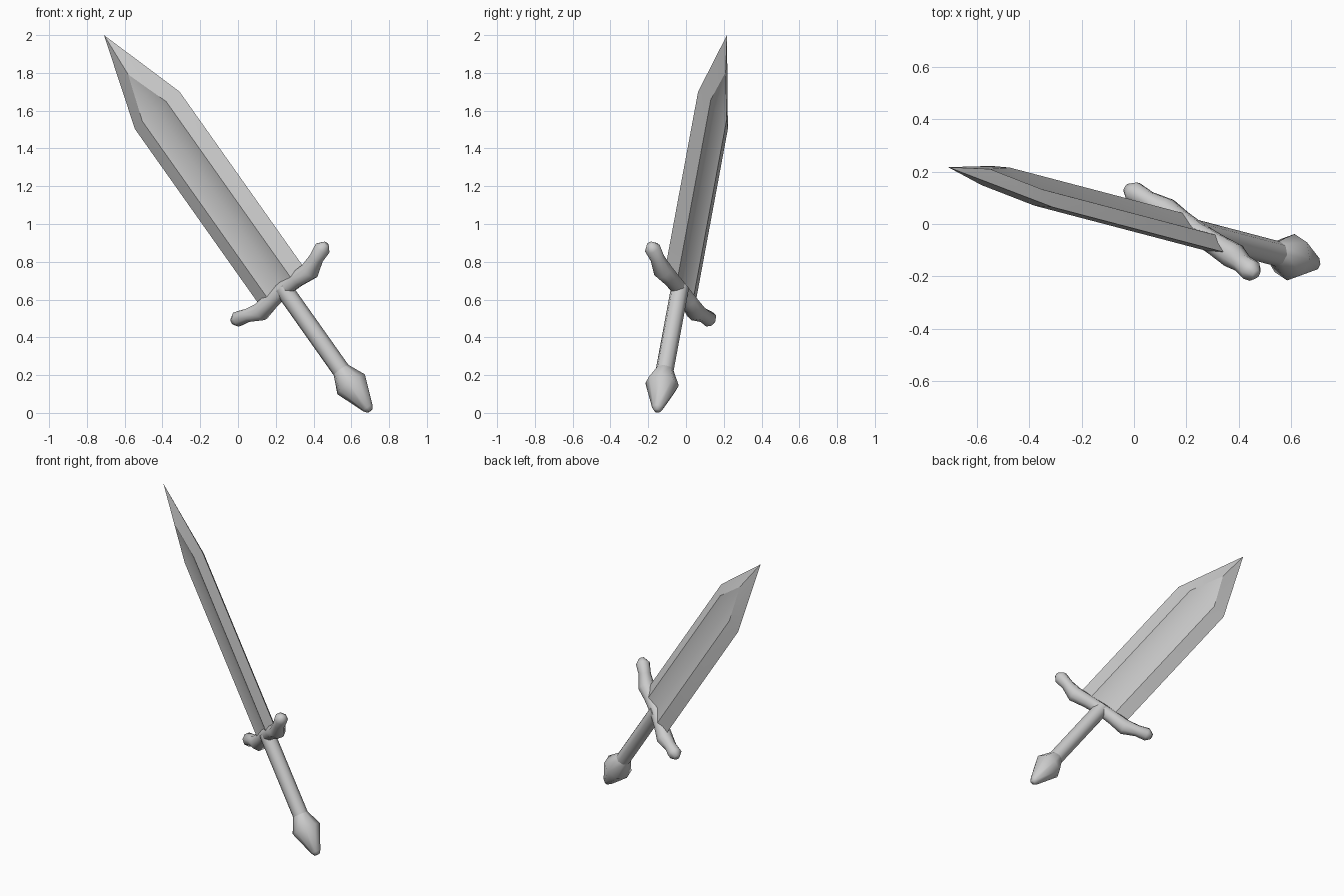
import bpy, bmesh, math
from mathutils import Vector, Matrix

if "Cube" in bpy.data.objects:
    bpy.data.objects.remove(bpy.data.objects["Cube"])

# One grey steel colour
steel = bpy.data.materials.new("grey steel")
steel.use_nodes = True
GREY = (0.6, 0.6, 0.6, 1)
steel.diffuse_color = GREY
steel.node_tree.nodes["Principled BSDF"].inputs["Base Color"].default_value = GREY

# Sword frame: local x across the blade, y through its thickness, z to the tip
axis = Vector((-0.571, 0.150, 0.807)).normalized()
across = Vector((0.684, -0.456, 0.570))
across = (across - axis * across.dot(axis)).normalized()
thick = axis.cross(across)
FRAME = Matrix((across, thick, axis)).transposed().to_4x4()
FRAME.translation = (0.219, -0.027, 0.688)


def finish(bm, name, angle):
    bmesh.ops.recalc_face_normals(bm, faces=bm.faces)
    bm.transform(FRAME)
    mesh = bpy.data.meshes.new(name)
    bm.to_mesh(mesh)
    bm.free()
    mesh.materials.append(steel)
    ob = bpy.data.objects.new(name, mesh)
    bpy.context.collection.objects.link(ob)
    bpy.ops.object.select_all(action='DESELECT')
    ob.select_set(True)
    bpy.context.view_layer.objects.active = ob
    bpy.ops.object.shade_smooth_by_angle(angle=math.radians(angle))
    return ob


def tube(name, stations, sides=8):
    """Round section swept along (x, z, radius) stations, capped at both ends."""
    bm = bmesh.new()
    rings = []
    for i, (x, z, r) in enumerate(stations):
        a, b = stations[max(i - 1, 0)], stations[min(i + 1, len(stations) - 1)]
        along = Vector((b[0] - a[0], 0, b[1] - a[1])).normalized()
        side = Vector((0, 1, 0)).cross(along)
        ring = []
        for k in range(sides):
            t = 2 * math.pi * (k + 0.5) / sides
            off = side * math.cos(t) * r + Vector((0, math.sin(t) * r, 0))
            ring.append(bm.verts.new(Vector((x, 0, z)) + off))
        rings.append(ring)
    for p, q in zip(rings, rings[1:]):
        for k in range(sides):
            n = (k + 1) % sides
            bm.faces.new((p[k], p[n], q[n], q[k]))
    bm.faces.new(rings[0])
    bm.faces.new(rings[-1])
    return finish(bm, name, 60)


# Blade: bevelled edges and a shallow V groove on each broad side
EDGE, RIDGE, THICK, GROOVE = 0.173, 0.092, 0.035, 0.012
BASE, SHOULDER, GROOVE_TIP, TIP = -0.03, 1.132, 1.375, 1.626
bm = bmesh.new()
tip = bm.verts.new((0, 0, TIP))
edges = {s: [bm.verts.new((s * EDGE, 0, z)) for z in (BASE, SHOULDER)] for s in (-1, 1)}
base_loop = {}
for face in (-1, 1):
    groove = [bm.verts.new((0, face * GROOVE, z)) for z in (BASE, SHOULDER)]
    peak = bm.verts.new((0, face * THICK, GROOVE_TIP))
    for s in (-1, 1):
        ridge = [bm.verts.new((s * RIDGE, face * THICK, z)) for z in (BASE, SHOULDER)]
        edge = edges[s]
        bm.faces.new((edge[0], edge[1], ridge[1], ridge[0]))
        bm.faces.new((edge[1], tip, peak, ridge[1]))
        bm.faces.new((ridge[0], ridge[1], groove[1], groove[0]))
        bm.faces.new((ridge[1], peak, groove[1]))
        base_loop[face, s] = ridge[0]
    base_loop[face, 0] = groove[0]
bm.faces.new([edges[-1][0]] + [base_loop[-1, s] for s in (-1, 0, 1)]
             + [edges[1][0]] + [base_loop[1, s] for s in (1, 0, -1)])
finish(bm, "blade", 30)

# Crossguard: arms curve towards the blade and flare at the ends
arm = [(0.10, -0.045, 0.045), (0.19, -0.055, 0.052), (0.265, -0.025, 0.038),
       (0.33, -0.005, 0.043), (0.362, 0.0, 0.018)]
tube("crossguard", [(-x, z, r) for x, z, r in reversed(arm)] + [(0, -0.04, 0.042)] + arm)

# Grip and pommel
tube("grip", [(0, -0.03, 0.048), (0, -0.58, 0.048)])
tube("pommel", [(0, -0.57, 0.047), (0, -0.665, 0.09), (0, -0.82, 0.03), (0, -0.84, 0.016)])
